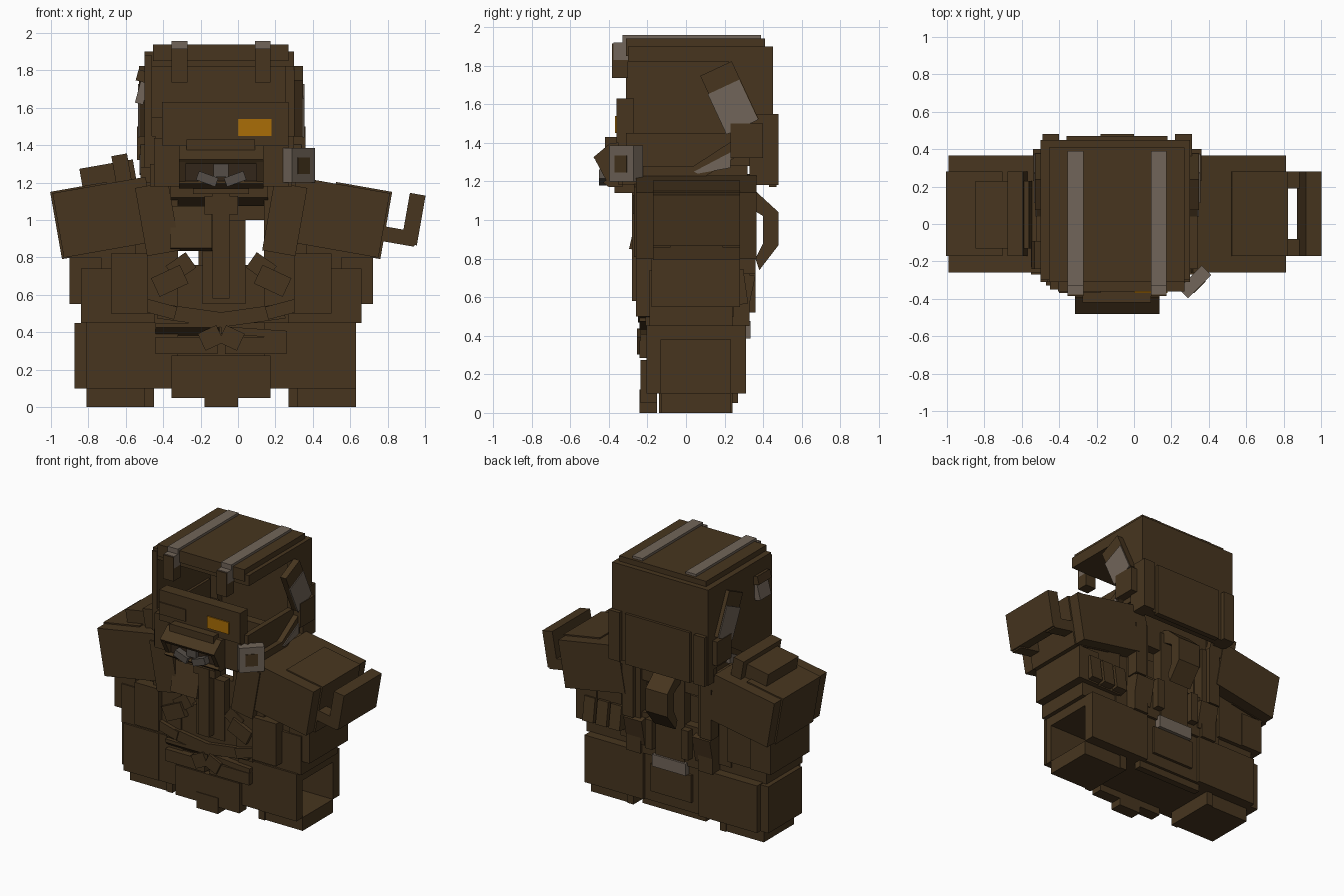
import bpy, bmesh, math
from mathutils import Matrix, Vector

if "Cube" in bpy.data.objects:
    bpy.data.objects.remove(bpy.data.objects["Cube"], do_unlink=True)


def material(name, rgb):
    m = bpy.data.materials.new(name)
    m.use_nodes = True
    m.diffuse_color = (*rgb, 1)
    b = next(n for n in m.node_tree.nodes if n.type == 'BSDF_PRINCIPLED')
    b.inputs["Base Color"].default_value = (*rgb, 1)
    b.inputs["Roughness"].default_value = 0.9
    return m


BROWN = material("dark_brown", (0.063, 0.036, 0.0135))
SHADE = material("deep_brown", (0.032, 0.019, 0.010))
STRAP = material("warm_grey", (0.165, 0.130, 0.100))
STEEL = material("filter_grey", (0.090, 0.076, 0.064))
AMBER = material("amber", (0.40, 0.155, 0.002))
CX = -0.09  # symmetry plane of the suit


def finish(name, bm, mat):
    bmesh.ops.recalc_face_normals(bm, faces=bm.faces)
    me = bpy.data.meshes.new(name)
    bm.to_mesh(me)
    bm.free()
    me.materials.append(mat)
    ob = bpy.data.objects.new(name, me)
    bpy.context.collection.objects.link(ob)


def box(name, x, y, z, mat=BROWN, rot=0, axis='Y', mirror=False):
    """Box from ranges, turned about its own centre, optionally mirrored."""
    c = Vector([(a + b) / 2 for a, b in (x, y, z)])
    s = [b - a for a, b in (x, y, z)]
    for side in ((1, -1) if mirror else (1,)):
        bm = bmesh.new()
        bmesh.ops.create_cube(bm, size=1)
        mx = c.x if side == 1 else 2 * CX - c.x
        ang = math.radians(rot) * (1 if axis == 'X' else side)
        M = Matrix.Translation((mx, c.y, c.z)) @ Matrix.Rotation(ang, 4, axis) @ Matrix.Diagonal((*s, 1))
        bmesh.ops.transform(bm, matrix=M, verts=bm.verts)
        tag = name if not mirror else ("left_" if side == 1 else "right_") + name
        finish(tag, bm, mat)


def prism(name, x, pts, mat=BROWN, mirror=False):
    """Side profile (y, z) extruded across x."""
    for side in ((1, -1) if mirror else (1,)):
        xs = x if side == 1 else [2 * CX - v for v in x]
        bm = bmesh.new()
        f = bm.faces.new([bm.verts.new((xs[0], *p)) for p in pts])
        r = bmesh.ops.extrude_face_region(bm, geom=[f])
        vs = [g for g in r["geom"] if isinstance(g, bmesh.types.BMVert)]
        bmesh.ops.translate(bm, vec=(xs[1] - xs[0], 0, 0), verts=vs)
        tag = name if not mirror else ("left_" if side == 1 else "right_") + name
        finish(tag, bm, mat)


# Helmet shell: roof, back, side wall and open face
box("helmet_roof", (-0.455, 0.27), (-0.31, 0.41), (1.85, 1.94))
box("helmet_roof_rim", (-0.50, 0.30), (-0.30, 0.45), (1.82, 1.90))
box("helmet_back", (-0.50, 0.30), (0.38, 0.45), (1.18, 1.88))
box("helmet_back_plate", (-0.36, 0.18), (0.43, 0.47), (1.17, 1.55))
box("helmet_right_wall", (-0.50, -0.46), (-0.31, 0.42), (1.28, 1.88))
box("helmet_side_rear", (0.255, 0.30), (0.22, 0.42), (1.28, 1.88))
box("helmet_corner", (0.22, 0.31), (0.33, 0.48), (1.18, 1.55), mirror=True)
box("helmet_side_band", (0.26, 0.30), (-0.31, 0.30), (1.28, 1.45), mirror=True)
box("helmet_chin_side", (0.20, 0.29), (-0.33, 0.32), (1.18, 1.30), mirror=True)
box("face_plate", (-0.405, 0.27), (-0.36, -0.27), (1.40, 1.63))
box("face_lower", (-0.45, 0.27), (-0.35, -0.27), (1.18, 1.44))
box("brow_patch", (-0.40, -0.18), (-0.368, -0.35), (1.45, 1.54))
box("amber_badge", (0.0, 0.18), (-0.368, -0.359), (1.45, 1.54), AMBER)

# Roof straps with front hangers
box("roof_strap", (0.09, 0.175), (-0.33, 0.39), (1.92, 1.958), STRAP, mirror=True)
box("hanger_core", (0.09, 0.175), (-0.376, -0.30), (1.83, 1.92), STRAP, mirror=True)
box("hanger_front", (0.09, 0.175), (-0.384, -0.376), (1.83, 1.915), mirror=True)
box("hanger_end", (0.09, 0.175), (-0.384, -0.30), (1.735, 1.83), mirror=True)

# Slanted side straps with grey outer patches, and buckles
box("side_strap", (0.30, 0.348), (0.135, 0.315), (1.47, 1.80), BROWN, 25, 'X', True)
box("side_strap_patch", (0.346, 0.355), (0.153, 0.333), (1.47, 1.70), STRAP, 25, 'X', True)
box("side_buckle", (0.29, 0.36), (0.23, 0.40), (1.32, 1.50), mirror=True)
box("right_visor_hinge", (-0.54, -0.49), (-0.24, -0.09), (1.74, 1.80), BROWN, 15)
box("right_visor_tab", (-0.535, -0.49), (-0.23, -0.10), (1.62, 1.75), STRAP, 15)
prism("cheek_strap", (0.29, 0.34), [(-0.24, 1.28), (0.04, 1.28), (0.24, 1.41), (0.28, 1.34),
                                    (0.06, 1.20), (-0.24, 1.20)], mirror=True)
prism("cheek_strap_patch", (0.285, 0.347), [(0.04, 1.25), (0.23, 1.35), (0.23, 1.27), (0.06, 1.24)],
      STRAP, mirror=True)

# Mouth guard: upper hood, lower jaw, dark opening and grey filters
prism("mouth_hood", (-0.315, 0.135), [(-0.33, 1.40), (-0.39, 1.40), (-0.48, 1.325), (-0.46, 1.30),
                                      (-0.37, 1.36), (-0.33, 1.36)])
prism("mouth_jaw", (-0.315, 0.135), [(-0.33, 1.17), (-0.40, 1.17), (-0.43, 1.195), (-0.41, 1.21),
                                     (-0.33, 1.20)])
box("mouth_ridge", (-0.275, 0.09), (-0.42, -0.34), (1.36, 1.43))
box("mouth_dark", (-0.31, 0.13), (-0.40, -0.34), (1.19, 1.36), SHADE)
prism("mouth_cheek", (0.10, 0.135), [(-0.35, 1.38), (-0.47, 1.31), (-0.40, 1.18), (-0.35, 1.18)],
      mirror=True)
box("mouth_centre", (-0.13, -0.05), (-0.43, -0.38), (1.23, 1.32), STEEL)
box("mouth_filter", (-0.07, 0.04), (-0.45, -0.38), (1.195, 1.245), STEEL, -20, mirror=True)
box("chin_step", (-0.24, 0.06), (-0.37, -0.25), (1.14, 1.20))

# Cheek lamp
box("lamp_body", (0.237, 0.413), (-0.346, -0.274), (1.20, 1.385), STRAP, 45, 'Z')
box("lamp_lens", (0.306, 0.394), (-0.340, -0.332), (1.245, 1.335), BROWN, 45, 'Z')

# Collar
prism("collar_front", (-0.36, 0.16), [(-0.17, 1.25), (-0.24, 1.25), (-0.24, 1.12), (-0.17, 1.075)])
box("collar_back", (-0.36, 0.18), (0.24, 0.31), (1.00, 1.25))
box("collar_side", (0.16, 0.24), (-0.22, 0.31), (1.08, 1.25), mirror=True)

# Torso front
box("chest_centre", (-0.19, 0.04), (-0.22, -0.15), (0.55, 1.00))
box("chest_strap", (-0.135, -0.045), (-0.28, -0.21), (0.58, 1.14))
box("chest_strap_clasp", (-0.18, 0.0), (-0.275, -0.21), (1.03, 1.13))
box("chest_pocket", (-0.36, -0.14), (-0.27, -0.20), (0.84, 1.07), BROWN, -13, 'X')
box("chest_side", (0.14, 0.37), (-0.22, 0.25), (0.50, 1.15), mirror=True)
box("belly", (-0.45, 0.27), (-0.21, -0.10), (0.45, 0.76))
box("belly_flap", (0.10, 0.27), (-0.25, -0.19), (0.62, 0.73), BROWN, 25, mirror=True)
box("belly_flap_upper", (0.06, 0.19), (-0.23, -0.17), (0.70, 0.80), BROWN, 35, mirror=True)
box("lapel", (0.16, 0.34), (-0.27, -0.15), (0.82, 1.19), BROWN, 10, mirror=True)

# Torso back with carrying handle, plate and packs
box("back_panel", (-0.21, 0.03), (0.24, 0.32), (0.45, 1.14))
box("back_lower", (-0.45, 0.27), (0.24, 0.31), (0.45, 0.76))
box("back_side_panel", (0.15, 0.27), (0.22, 0.33), (0.45, 1.14), mirror=True)
prism("back_handle", (-0.18, 0.0), [(0.30, 1.17), (0.36, 1.15), (0.48, 1.04), (0.48, 0.87),
                                    (0.38, 0.74), (0.36, 0.80), (0.40, 0.88), (0.40, 1.02), (0.30, 1.08)])
box("back_rib", (0.03, 0.09), (0.26, 0.36), (0.52, 0.74), mirror=True)
box("back_post", (0.19, 0.28), (0.27, 0.36), (0.72, 1.15), mirror=True)
box("back_wedge", (0.12, 0.27), (0.26, 0.34), (0.52, 0.72), BROWN, -12, 'X', True)
box("back_grey_plate", (-0.23, 0.05), (0.24, 0.335), (0.385, 0.475), STRAP)
box("back_hip_pack", (-0.26, 0.08), (0.24, 0.31), (0.18, 0.385))
for i in range(3):
    box(f"back_pouch_{i + 1}", (0.33 + i * 0.11, 0.42 + i * 0.11), (0.22, 0.31), (0.56, 0.74), BROWN, 8, 'X')

# Waist, belt chevrons and front flap
box("waist", (-0.45, 0.27), (-0.19, 0.29), (0.10, 0.50))
box("belt_wing_upper", (-0.10, 0.25), (-0.24, -0.17), (0.45, 0.53), BROWN, -8, mirror=True)
prism("belt_lip", (-0.44, -0.10), [(-0.18, 0.45), (-0.24, 0.45), (-0.24, 0.425), (-0.18, 0.375)])
box("belt_wing_mid", (-0.09, 0.26), (-0.235, -0.17), (0.38, 0.42), BROWN, 4)
box("belt_wing_lower", (-0.07, 0.26), (-0.24, -0.17), (0.285, 0.375), mirror=True)
box("buckle_wing", (-0.09, 0.02), (-0.255, -0.18), (0.32, 0.42), BROWN, 25, mirror=True)
box("belt_hook", (0.15, 0.33), (-0.25, -0.18), (0.49, 0.56), BROWN, -15, mirror=True)
box("front_flap", (-0.355, 0.175), (-0.235, -0.15), (0.05, 0.275))
box("front_flap_tip", (-0.18, 0.0), (-0.24, -0.15), (0.0, 0.12))
box("rear_flap", (-0.355, 0.175), (0.22, 0.27), (0.05, 0.25))

# Legs: plates around an open outer side
box("leg_front", (0.14, 0.63), (-0.20, -0.13), (0.10, 0.455), mirror=True)
box("leg_back", (0.14, 0.63), (0.23, 0.31), (0.10, 0.455), mirror=True)
box("leg_inner", (0.27, 0.32), (-0.14, 0.24), (0.0, 0.45), mirror=True)
box("leg_top", (0.25, 0.63), (-0.19, 0.30), (0.38, 0.455), mirror=True)
box("boot", (0.27, 0.63), (-0.13, 0.23), (0.0, 0.10), mirror=True)
box("thigh_guard", (0.34, 0.632), (-0.205, -0.18), (0.10, 0.455), mirror=True)
box("right_hip_shell", (-0.875, -0.45), (-0.13, 0.27), (0.10, 0.45))

# Arms and front pouches
box("arm", (0.35, 0.72), (-0.17, 0.27), (0.55, 1.05), mirror=True)
box("arm_cuff", (0.55, 0.722), (-0.18, 0.28), (0.55, 0.80), mirror=True)
box("arm_inner", (0.26, 0.66), (-0.19, 0.24), (0.45, 0.74), mirror=True)
box("front_pouch", (0.30, 0.50), (-0.26, -0.18), (0.50, 0.82), mirror=True)

# Tilted shoulder pads
box("shoulder_pad", (0.28, 0.785), (-0.26, 0.365), (0.84, 1.19), BROWN, 10, mirror=True)
box("shoulder_rim", (0.49, 0.795), (-0.17, 0.28), (0.815, 1.18), BROWN, 10, mirror=True)
box("shoulder_yoke", (0.20, 0.42), (-0.20, 0.36), (1.10, 1.22), BROWN, 10, mirror=True)
box("right_shoulder_step", (-0.84, -0.55), (-0.13, 0.23), (1.18, 1.30), BROWN, -10)
box("right_shoulder_crest", (-0.665, -0.58), (-0.17, 0.28), (1.20, 1.35), BROWN, -10)

# Guard rail standing off the left shoulder
for y in ((-0.17, -0.08), (0.19, 0.28)):
    box("shoulder_rail_arm", (0.74, 0.95), y, (0.875, 0.955), BROWN, 10)
box("shoulder_rail", (0.895, 0.98), (-0.17, 0.28), (0.87, 1.14), BROWN, 10)
